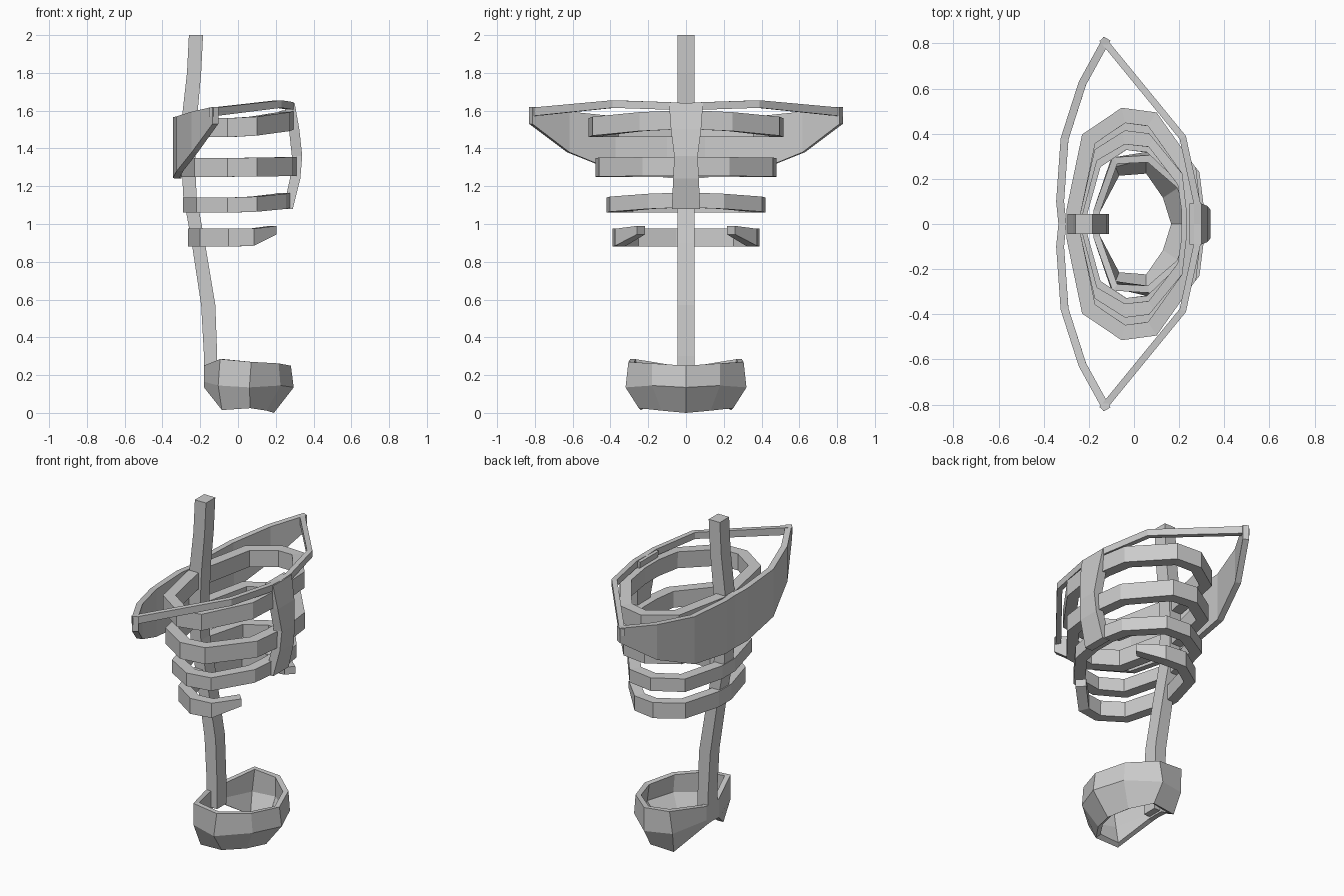
import bpy

if "Cube" in bpy.data.objects:
    bpy.data.objects.remove(bpy.data.objects["Cube"])


def make(name, verts, faces):
    me = bpy.data.meshes.new(name)
    me.from_pydata(verts, [], faces)
    me.update()
    ob = bpy.data.objects.new(name, me)
    bpy.context.collection.objects.link(ob)
    return ob


def band(name, half, thick, join):
    """Upright strip mirrored over y. half = columns of points (bottom to top),
    ordered back to front on the +y side. join: 'back', 'front' or 'both'."""
    mirror = [[(x, -y, z) for x, y, z in col] for col in half]
    if join == 'front':
        cols = mirror + half[::-1]
    else:
        cols = half[::-1] + mirror
    # drop doubled columns on the mirror plane
    out = []
    for c in cols:
        if not out or c != out[-1]:
            out.append(c)
    if join == 'both' and out[0] == out[-1]:
        out.pop()
    n, r = len(out), len(out[0])
    faces = []
    for i in range(n if join == 'both' else n - 1):
        a, b = i * r, ((i + 1) % n) * r
        for k in range(r - 1):
            faces.append((a + k, b + k, b + k + 1, a + k + 1))
    ob = make(name, [p for c in out for p in c], faces)
    m = ob.modifiers.new("thickness", 'SOLIDIFY')
    m.thickness = thick
    m.offset = -1
    m.use_even_offset = True
    return ob


def loft(name, stations):
    """Box column through stations (x_min, x_max, half_width_y, z), going up."""
    verts, faces = [], []
    for a, b, w, z in stations:
        verts += [(a, -w, z), (b, -w, z), (b, w, z), (a, w, z)]
    for i in range(len(stations) - 1):
        for k in range(4):
            j = (k + 1) % 4
            faces.append((4 * i + k, 4 * i + j, 4 * i + 4 + j, 4 * i + 4 + k))
    e = len(verts)
    faces += [(3, 2, 1, 0), (e - 4, e - 3, e - 2, e - 1)]
    return make(name, verts, faces)


def wall(pts):
    """Columns of two points from (x, y, z_low, z_high)."""
    return [[(x, y, lo), (x, y, hi)] for x, y, lo, hi in pts]


# spine
loft("spine", [(-.18, -.11, .045, .15), (-.18, -.11, .045, .3),
               (-.195, -.12, .045, .57), (-.245, -.175, .045, .9),
               (-.29, -.22, .045, 1.15), (-.30, -.225, .045, 1.35),
               (-.295, -.215, .045, 1.58), (-.27, -.195, .045, 1.8),
               (-.26, -.185, .045, 2.0)])

# sternum
loft("sternum", [(.24, .29, .075, 1.08), (.275, .33, .068, 1.24),
                 (.285, .34, .062, 1.36), (.27, .325, .08, 1.5),
                 (.245, .30, .09, 1.64)])

# closed ribs: back x, front x, half width, low z, high z, front rise
ribs = [(-.30, .295, .515, 1.46, 1.56, .04),
        (-.30, .31, .48, 1.25, 1.35, .005),
        (-.29, .275, .42, 1.06, 1.14, .025)]
for i, (bx, fx, w, lo, hi, up) in enumerate(ribs):
    pts = [(bx, .06, 0), (bx + .07, .77 * w, 0), (-.055, w, 0), (.1, .96 * w, .2),
           (fx - .02, .48 * w, .8), (fx, .07, 1)]
    band(f"rib_{i + 1}", wall([(x, y, lo + up * t, hi + up * t) for x, y, t in pts]),
         .065, 'both')

# lowest rib, open at the front
band("rib_4", wall([(-.265, .06, .88, .975), (-.2, .29, .88, .975),
                    (-.05, .39, .88, .975), (.085, .375, .885, .975),
                    (.205, .26, .945, .99)]), .06, 'back')

# shoulder blades, one sheet across the back
band("shoulder_blades", wall([(-.335, 0, 1.24, 1.56), (-.345, .1, 1.245, 1.565),
                              (-.325, .38, 1.28, 1.57), (-.245, .63, 1.38, 1.595),
                              (-.135, .83, 1.53, 1.62)]), .035, 'back')

# collarbones
band("collarbones", wall([(-.13, .83, 1.57, 1.615), (.23, .39, 1.615, 1.655),
                          (.295, .09, 1.605, 1.645), (.295, 0, 1.605, 1.64)]),
     .03, 'front')

# pelvis, arched up at the back
band("pelvis", [
    [(-.18, 0, .14), (-.18, 0, .17), (-.18, 0, .25)],
    [(-.18, .06, .135), (-.18, .06, .165), (-.18, .06, .25)],
    [(-.085, .24, .015), (-.105, .28, .145), (-.095, .295, .285)],
    [(.065, .25, .025), (.06, .32, .135), (.07, .305, .27)],
    [(.15, .13, .012), (.225, .18, .145), (.215, .18, .262)],
    [(.19, 0, 0), (.295, 0, .135), (.28, 0, .25)]], .03, 'both')
